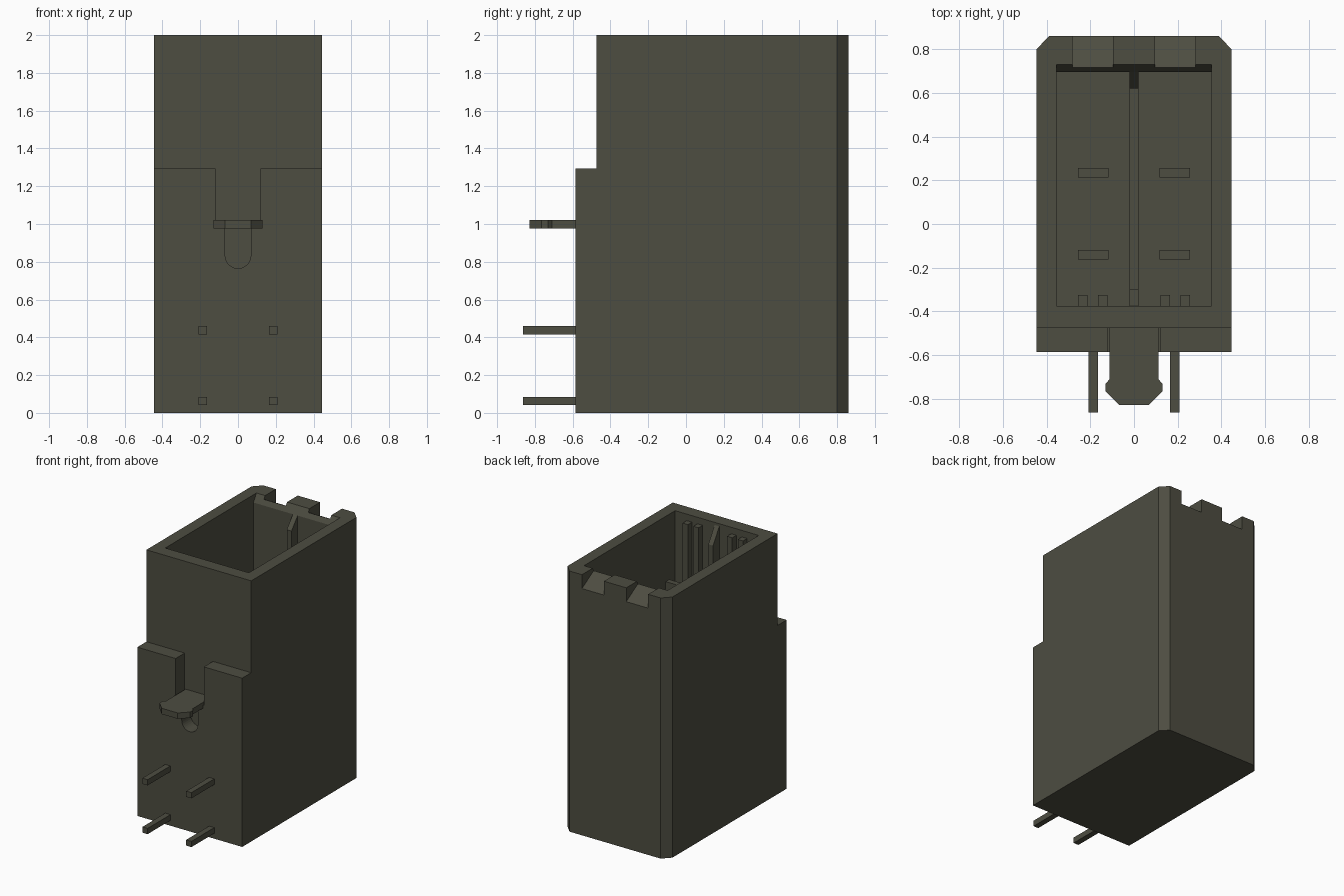
import bpy
import bmesh
from math import cos, sin, pi

if "Cube" in bpy.data.objects:
    bpy.data.objects.remove(bpy.data.objects["Cube"])

# Single olive plastic colour
olive = bpy.data.materials.new("dark olive plastic")
olive.use_nodes = True
colour = (0.075, 0.074, 0.053, 1)
olive.diffuse_color = colour
olive.node_tree.nodes["Principled BSDF"].inputs["Base Color"].default_value = colour


def prism(name, profile, axis, low, high):
    """Extrude a 2D profile along one axis from low to high."""
    place = {"x": lambda a, b, c: (c, a, b),
             "y": lambda a, b, c: (a, c, b),
             "z": lambda a, b, c: (a, b, c)}[axis]
    bm = bmesh.new()
    start = [bm.verts.new(place(a, b, low)) for a, b in profile]
    end = [bm.verts.new(place(a, b, high)) for a, b in profile]
    bm.faces.new(start)
    bm.faces.new(end)
    for i in range(len(profile)):
        j = (i + 1) % len(profile)
        bm.faces.new((start[i], start[j], end[j], end[i]))
    bmesh.ops.recalc_face_normals(bm, faces=bm.faces)
    mesh = bpy.data.meshes.new(name)
    bm.to_mesh(mesh)
    bm.free()
    mesh.materials.append(olive)
    obj = bpy.data.objects.new(name, mesh)
    bpy.context.collection.objects.link(obj)
    return obj


def box(name, x, y, z):
    return prism(name, [(x[0], y[0]), (x[1], y[0]), (x[1], y[1]), (x[0], y[1])], "z", *z)


def cut(target, cutter):
    """Apply a boolean difference and remove the cutter."""
    mod = target.modifiers.new("cut", "BOOLEAN")
    mod.operation = "DIFFERENCE"
    mod.solver = "EXACT"
    mod.object = cutter
    bpy.context.view_layer.objects.active = target
    bpy.ops.object.modifier_apply(modifier=mod.name)
    bpy.data.objects.remove(cutter)


FLOOR = 0.75

# Housing with bevelled rear corners
half = [(0.445, -0.585), (0.445, 0.8), (0.387, 0.86)]
housing = prism("housing", half + [(-x, y) for x, y in reversed(half)], "z", 0, 2)

# Stepped front, latch slot and round-ended groove
cut(housing, box("step_cutter", (-1, 1), (-1, -0.475), (1.295, 3)))
cut(housing, box("slot_cutter", (-0.12, 0.12), (-1, -0.475), (1.0, 1.5)))
arc = [(0.068 * cos(pi + pi * i / 16), 0.833 + 0.068 * sin(pi + pi * i / 16)) for i in range(17)]
cut(housing, prism("groove_cutter", arc + [(0.068, 1.1), (-0.068, 1.1)], "y", -1, -0.475))

# Socket cavity with a lead-in on the rear wall
cavity = [(-0.375, FLOOR), (0.695, FLOOR), (0.695, 1.94), (0.73, 2), (0.73, 2.2), (-0.375, 2.2)]
cut(housing, prism("cavity_cutter", cavity, "x", -0.355, 0.355))

# Sloping key notches in the rear rim
for side in (-1, 1):
    x = sorted((side * 0.095, side * 0.281))
    notch = [(0.66, 2.0), (0.73, 1.97), (0.9, 1.87), (0.9, 2.2), (0.66, 2.2)]
    cut(housing, prism("notch_cutter", notch, "x", *x))

# Central guide: two upright ribs with sloping tops joined by a low rib
prism("front_guide_rib", [(-0.39, FLOOR - 0.02), (-0.3, FLOOR - 0.02), (-0.3, 1.86),
                          (-0.375, 1.98), (-0.39, 1.98)], "x", -0.02, 0.02)
prism("rear_guide_rib", [(0.71, FLOOR - 0.02), (0.62, FLOOR - 0.02), (0.62, 1.85),
                         (0.695, 1.94), (0.71, 1.94)], "x", -0.02, 0.02)
box("floor_rib", (-0.02, 0.02), (-0.31, 0.63), (FLOOR - 0.02, FLOOR + 0.05))

# Mirrored wall ribs, contact blades and solder pins
for side, label in ((-1, "right"), (1, "left")):
    for n, x in enumerate((0.143, 0.234)):
        c = side * x
        box(f"{label}_wall_rib_{n + 1}", (c - 0.022, c + 0.022), (-0.39, -0.325), (FLOOR - 0.02, 1.95))
    c = side * 0.186
    for name, y in (("front", -0.14), ("rear", 0.235)):
        box(f"{label}_{name}_contact", (c - 0.07, c + 0.07), (y - 0.022, y + 0.022), (FLOOR - 0.02, 1.58))
    for name, z in (("lower", 0.063), ("upper", 0.437)):
        box(f"{label}_{name}_pin", (c - 0.022, c + 0.022), (-0.862, -0.57), (z - 0.022, z + 0.022))

# Latch tongue with a tapered, barbed tip
edge = [(0.112, -0.46), (0.112, -0.71), (0.13, -0.73), (0.13, -0.765), (0.068, -0.828)]
prism("latch_tongue", edge + [(-x, y) for x, y in reversed(edge)], "z", 0.975, 1.02)
